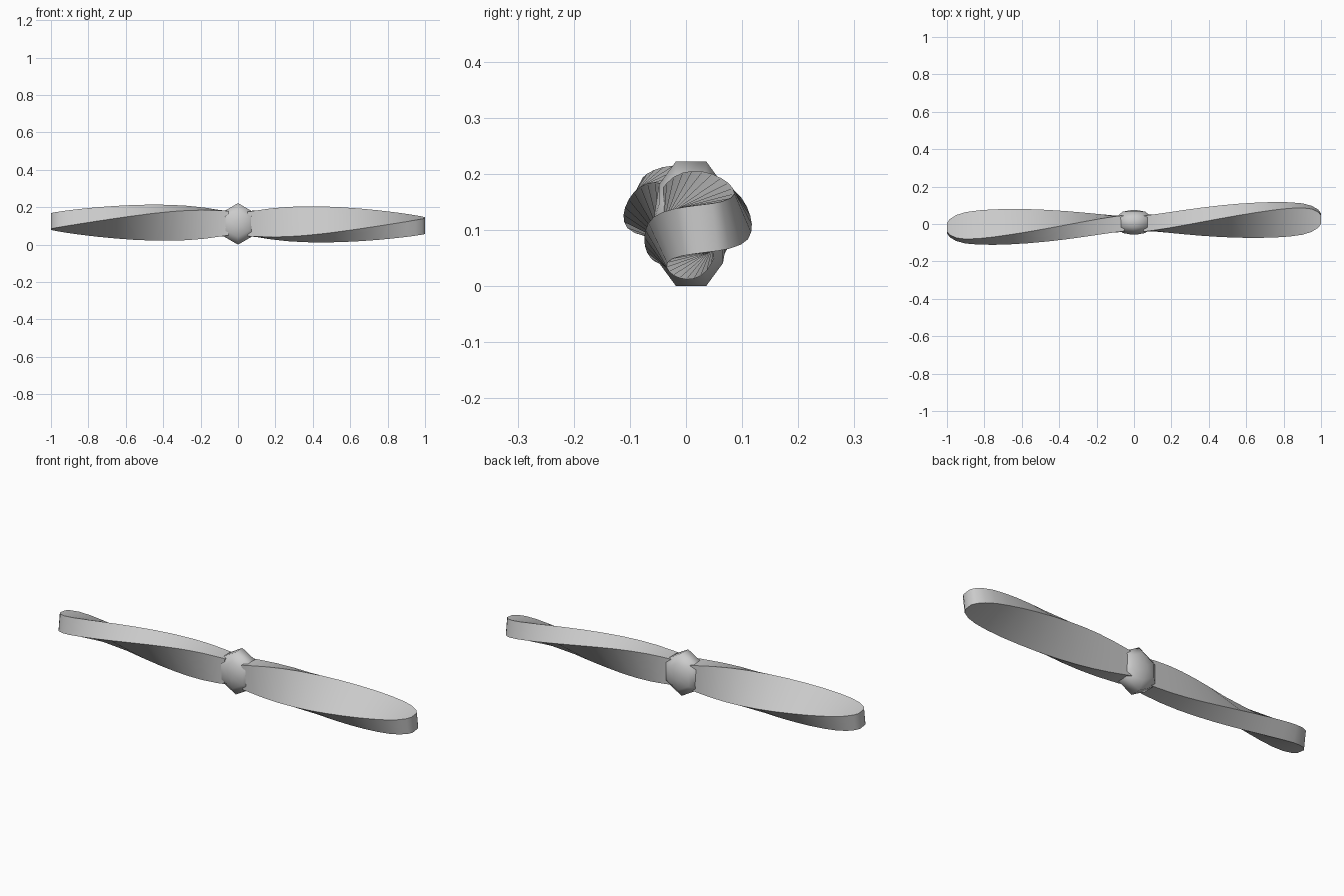
import bpy, bmesh, math

cube = bpy.data.objects.get("Cube")
if cube:
    bpy.data.objects.remove(cube, do_unlink=True)

grey = bpy.data.materials.new("plain_grey")
grey.use_nodes = True
GREY = (0.6, 0.6, 0.6, 1)
grey.diffuse_color = GREY
grey.node_tree.nodes["Principled BSDF"].inputs["Base Color"].default_value = GREY


def loft(name, rings, sharp):
    """Skin a list of closed rings and cap both ends."""
    bm = bmesh.new()
    loops = [[bm.verts.new(p) for p in ring] for ring in rings]
    n = len(loops[0])
    for a, b in zip(loops, loops[1:]):
        for i in range(n):
            j = (i + 1) % n
            bm.faces.new((a[i], a[j], b[j], b[i]))
    bm.faces.new(loops[0])
    bm.faces.new(loops[-1])
    bmesh.ops.recalc_face_normals(bm, faces=bm.faces)
    mesh = bpy.data.meshes.new(name)
    bm.to_mesh(mesh)
    bm.free()
    mesh.materials.append(grey)
    obj = bpy.data.objects.new(name, mesh)
    bpy.context.collection.objects.link(obj)
    bpy.ops.object.select_all(action='DESELECT')
    bpy.context.view_layer.objects.active = obj
    obj.select_set(True)
    bpy.ops.object.shade_smooth_by_angle(angle=math.radians(sharp))


# Blade outline: distance from the hub and chord
OUTLINE = [(0.05, 0.13), (0.1, 0.14), (0.18, 0.155), (0.27, 0.166), (0.36, 0.172),
           (0.46, 0.175), (0.56, 0.175), (0.66, 0.173), (0.75, 0.17), (0.83, 0.163),
           (0.9, 0.15), (0.95, 0.125), (0.985, 0.085), (1.0, 0.045)]
THICK = 0.085


def blade(name, side):
    """Thick plate twisting from upright at the hub to nearly flat at the tip."""
    rings = []
    for r, chord in OUTLINE:
        angle = math.radians(90 - 90 * (r - 0.08))
        c, s = math.cos(angle), math.sin(angle)
        x = side * r
        ring = []
        for u, v in ((-1, -1), (1, -1), (1, 1), (-1, 1)):
            a, b = u * chord / 2, v * THICK / 2
            y, z = a * c - b * s, a * s + b * c
            ring.append((x, 0.003 + 0.026 * x + side * y, 0.113 - 0.011 * x + z))
        rings.append(ring)
    loft(name, rings, 40)


blade("left_blade", 1)
blade("right_blade", -1)

# Six-sided rounded hub, axis front to back
HUB = [(-0.065, 0.02), (-0.057, 0.07), (-0.027, 0.111),
       (0.027, 0.111), (0.057, 0.07), (0.065, 0.02)]
hub_rings = []
for y, radius in HUB:
    hub_rings.append([(radius * math.sin(k * math.pi / 3), y + 0.009,
                       0.111 + radius * math.cos(k * math.pi / 3)) for k in range(6)])
loft("hub", hub_rings, 65)
